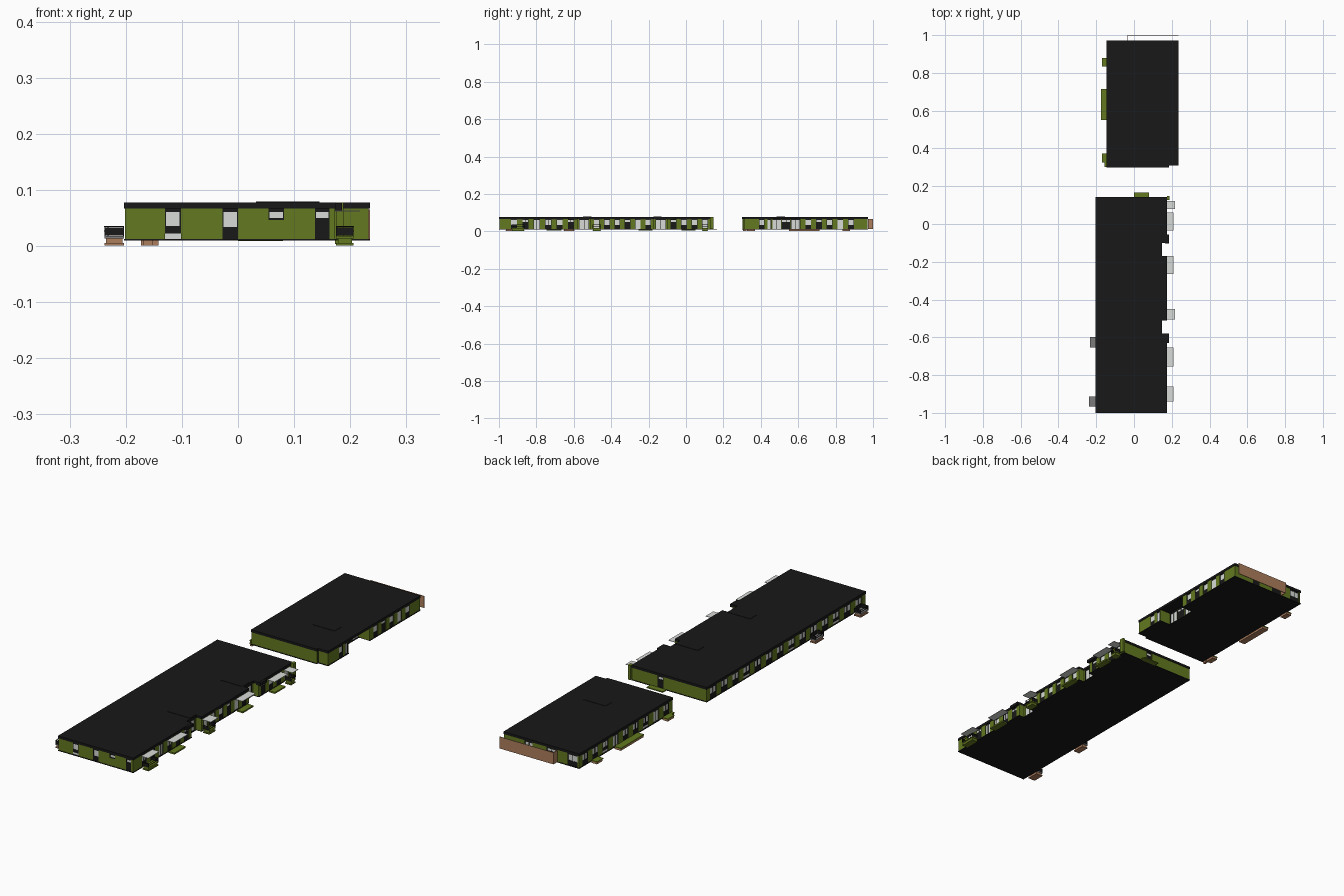
import bpy, bmesh

if "Cube" in bpy.data.objects:
    bpy.data.objects.remove(bpy.data.objects["Cube"])

def material(name, r, g, b):
    m = bpy.data.materials.new(name)
    m.diffuse_color = (r, g, b, 1)
    m.use_nodes = True
    m.node_tree.nodes["Principled BSDF"].inputs["Base Color"].default_value = m.diffuse_color
    return m

GREEN = material("green_cladding", .125, .19, .014)
BLACK = material("black_trim", .009, .009, .009)
GLASS = material("pale_glass", .68, .71, .67)
TAN = material("tan_timber", .42, .21, .11)
GREY = material("grey_deck", .2, .2, .2)
Z0, Z1 = .012, .067          # wall bottom and top

def finish(name, bm, mat):
    bmesh.ops.recalc_face_normals(bm, faces=bm.faces)
    me = bpy.data.meshes.new(name)
    bm.to_mesh(me)
    bm.free()
    me.materials.append(mat)
    ob = bpy.data.objects.new(name, me)
    bpy.context.collection.objects.link(ob)

def boxes(name, mat, items):
    """One object from boxes given as (x0, x1, y0, y1, z0, z1)."""
    if not items:
        return
    bm = bmesh.new()
    for x0, x1, y0, y1, z0, z1 in items:
        for v in bmesh.ops.create_cube(bm, size=1)["verts"]:
            v.co = ((x0 + x1) / 2 + v.co.x * (x1 - x0), (y0 + y1) / 2 + v.co.y * (y1 - y0),
                    (z0 + z1) / 2 + v.co.z * (z1 - z0))
    finish(name, bm, mat)

def slab(name, mat, outline, z0, z1):
    bm = bmesh.new()
    f = bm.faces.new([bm.verts.new((x, y, z0)) for x, y in outline])
    ext = bmesh.ops.extrude_face_region(bm, geom=[f])["geom"]
    for v in ext:
        if isinstance(v, bmesh.types.BMVert):
            v.co.z = z1
    finish(name, bm, mat)

def bays(a, b, n, kinds, frac=.55):
    """n evenly spaced openings; the letter gives the type."""
    s = (b - a) / n
    return [(a + s * (i + .5 - frac / 2), a + s * (i + .5 + frac / 2), kinds[i % len(kinds)]) for i in range(n)]

def wall(name, axis, pos, out, a, b, openings=()):
    """Wall from a to b along an axis; outer face at pos, facing the side given by out."""
    solid, trim, glass = [], [], []
    def add(lst, u0, u1, z0, z1, d0=0, d1=.006):
        p, q = sorted((pos - out * d0, pos - out * d1))
        lst.append((u0, u1, p, q, z0, z1) if axis == 'x' else (p, q, u0, u1, z0, z1))
    at = a
    for u0, u1, kind in sorted(openings):
        if u0 - at > .001:
            add(solid, at, u0, Z0, Z1)
        at = u1
        sill = {'w': .034, 'h': .05, 'd': .05, 'g': .014, 's': .036}[kind]
        add(glass, u0, u1, sill, .061, .003, .005)
        add(trim, u0, u1, .061, Z1, .001, .006)
        if kind == 'h':                              # high window over cladding
            add(solid, u0, u1, Z0, sill - .003)
            add(trim, u0, u1, sill - .003, sill, .001, .006)
        elif kind == 's':                            # window with low glazed panel
            add(trim, u0, u1, .023, sill, .001, .006)
            add(glass, u0, u1, Z0, .023, .003, .005)
        else:                                        # dark panel below the glass
            add(trim, u0, u1, Z0, sill, .001, .006)
        n = max(1, round((u1 - u0) / .022))
        for i in range(n + 1):                       # mullions
            c = u0 + .001 + (u1 - u0 - .002) * i / n
            add(trim, c - .001, c + .001, sill, .061, .001, .006)
    if b - at > .001:
        add(solid, at, b, Z0, Z1)
    boxes(name + "_cladding", GREEN, solid)
    boxes(name + "_frames", BLACK, trim)
    boxes(name + "_glass", GLASS, glass)

def porch(name, x0, x1, y0, y1, out, deck=GREY, base=GREEN):
    """Stepped entrance platform with a three-sided rail."""
    xs = x1 if out > 0 else x0
    boxes(name + "_steps", base, [(x0, x1, y0, y1, .001, .006),
                                  (x0 + .003, x1 - .003, y0 + .003, y1 - .003, .006, .014)])
    boxes(name + "_deck", deck, [(x0, x1, y0, y1, .014, .018)])
    rails = []
    for z in (.026, .034):
        rails += [(x0, x1, y, y + .002, z, z + .002) for y in (y0, y1 - .002)]
        rails.append((xs - .001, xs + .001, y0, y1, z, z + .002))
    rails += [(x0, x1, y, y + .001, .019, .033) for y in (y0, y1 - .002)]
    rails += [(x - .001, x + .001, y, y + .002, .018, .036) for x in (x0 + .001, x1 - .001)
              for y in (y0, y1 - .002)]
    boxes(name + "_rail", BLACK, rails)

# ---------- long front building ----------
L, R, F, B, N = -.203, .175, -1.0, .142, .148
outline = [(L, F), (R, F), (R, -.58), (N, -.58), (N, -.51), (R, -.51),
           (R, -.17), (N, -.17), (N, -.10), (R, -.10), (R, B), (L, B)]
slab("front_building_floor", BLACK, outline, .010, .013)
slab("front_building_roof", BLACK, outline, Z1, .078)

wall("front_wall", 'x', F + .002, -1, L + .002, R - .002,
     [(-.13, -.102, 's'), (-.028, 0, 'w'), (.054, .082, 'h'), (.137, .163, 'd')])
wall("left_wall", 'y', L + .002, -1, F + .008, B - .008, bays(F + .01, B - .01, 14, "wwsw", .58))
wall("back_wall", 'x', B - .002, 1, L + .002, R - .002, [(.015, .045, 'd')])
wall("right_wall_south", 'y', R - .002, 1, F + .008, -.58, bays(-.95, -.585, 6, "wdgw"))
wall("right_wall_middle", 'y', R - .002, 1, -.51, -.17, bays(-.505, -.175, 6, "gwwd"))
wall("right_wall_north", 'y', R - .002, 1, -.10, B - .008, bays(-.095, .13, 4, "dwwg"))
for i, (a, b) in enumerate([(-.58, -.51), (-.17, -.10)]):       # recessed entrances
    wall(f"entrance_{i}", 'y', N - .002, 1, a, b, [(a + .008, b - .008, 'g')])
    wall(f"entrance_{i}_south_cheek", 'x', a, 1, N - .008, R - .008)
    wall(f"entrance_{i}_north_cheek", 'x', b, -1, N - .008, R - .008)
boxes("corner_post_wall", GREEN, [(R, .188, .128, .148, Z0, .078)])
boxes("back_landing", GREEN, [(0, .08, B, .167, .009, .014)])

# glass canopies with landings on the right side
wide = [(-.755, -.655), (-.265, -.17), (-.035, .06)]
narrow = [(-.94, -.86), (-.505, -.45), (.08, .122)]
boxes("right_canopies", GLASS, [(R - .002, .208, a, b, .0615, .0635) for a, b in wide + narrow[:1]]
      + [(R - .002, .217, a, b, .0615, .0635) for a, b in narrow[1:]])
boxes("right_landings", GREEN, [(R - .002, .203, a + .01, b - .01, .004, .011) for a, b in wide])
for i, (a, b) in enumerate(narrow):
    porch(f"right_porch_{i}", R, .206, a + .006, b - .004, 1, GREEN)
boxes("entrance_blocks", BLACK, [(R - .012, .185, a, b, .064, .077)
                                 for a, b in ((-.63, -.58), (-.103, -.055))])
porch("left_porch_south", -.238, L, -.966, -.912, -1, GREY, TAN)
porch("left_porch_middle", -.233, L, -.655, -.597, -1, GREY, TAN)

# ---------- short rear building ----------
l, r, f, b, n = -.145, .235, .30, .972, .18
outline = [(l, f), (.185, f), (.185, .31), (r, .31), (r, .46), (n, .46), (n, .61), (r, .61), (r, b), (l, b)]
slab("rear_building_floor", BLACK, outline, .010, .013)
slab("rear_building_roof", BLACK, outline[:4] + outline[8:], Z1, .078)
wall("rear_front_wall", 'x', f + .002, -1, l + .002, .185)
wall("rear_front_corner", 'x', .312, -1, .185, r - .002)
wall("rear_left_wall", 'y', l + .002, -1, f + .008, b - .008, bays(f + .01, b - .01, 9, "wgsw", .55))
wall("rear_right_wall_south", 'y', r - .002, 1, .318, .46, [(.39, .42, 'w'), (.435, .455, 'g')])
wall("rear_entrance", 'y', n, 1, .46, .61, bays(.46, .61, 3, "gdg", .95))
wall("rear_entrance_south_cheek", 'x', .46, 1, n - .006, r - .008)
wall("rear_entrance_north_cheek", 'x', .61, -1, n - .006, r - .008)
wall("rear_right_wall_north", 'y', r - .002, 1, .61, b - .008, bays(.625, .91, 5, "wdwgw"))
wall("rear_back_wall", 'x', b - .002, 1, l + .002, r - .002,
     [(-.135, -.085, 'w'), (-.03, .02, 'd'), (.09, .13, 'w')])
boxes("timber_screen", TAN, [(-.035, r, .997, 1.0, Z0, .065), (-.035, -.032, b, .998, Z0, .065)])

# landings on the left side: green tops on timber bases
steps = [(-.17, .835, .88), (-.175, .55, .716), (-.17, .325, .372), (-.155, .303, .325)]
boxes("rear_landing_bases", TAN, [(x + .002, l + .003, a + .002, c - .002, .001, .010) for x, a, c in steps])
boxes("rear_landing_tops", GREEN, [(x, l + .003, a, c, .010, .014) for x, a, c in steps])

# low rooflights
boxes("rooflights", BLACK, [(.032, .145, a, c, .077, .0795)
                            for a, c in ((-.175, -.13), (-.55, -.505), (.485, .53))])
